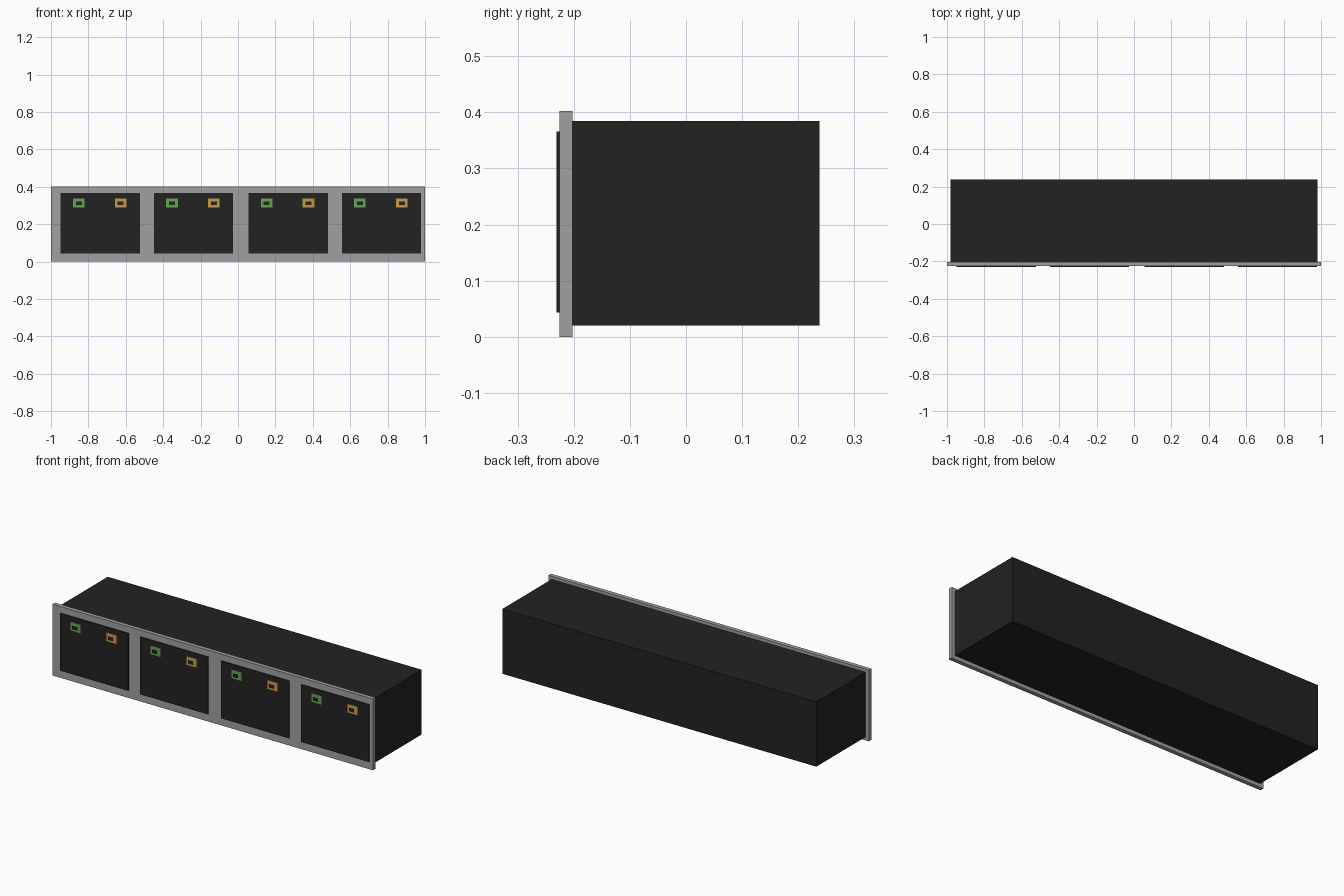
import bpy
import bmesh
from mathutils import Vector

cube = bpy.data.objects.get("Cube")
if cube:
    bpy.data.objects.remove(cube, do_unlink=True)


def material(name, rgb):
    m = bpy.data.materials.new(name)
    m.use_nodes = True
    m.diffuse_color = (*rgb, 1)
    m.node_tree.nodes["Principled BSDF"].inputs["Base Color"].default_value = (*rgb, 1)
    return m


black = material("black", (0.016, 0.016, 0.016))
grey = material("grey", (0.352, 0.352, 0.352))
green = material("green", (0.12, 0.38, 0.085))
amber = material("amber", (0.60, 0.32, 0.06))


def add_object(name, bm, mat):
    mesh = bpy.data.meshes.new(name)
    bm.to_mesh(mesh)
    bm.free()
    mesh.materials.append(mat)
    obj = bpy.data.objects.new(name, mesh)
    bpy.context.collection.objects.link(obj)


def box(name, low, high, mat):
    """Box between two opposite corners."""
    low, high = Vector(low), Vector(high)
    bm = bmesh.new()
    bmesh.ops.create_cube(bm, size=1)
    bmesh.ops.scale(bm, vec=high - low, verts=bm.verts)
    bmesh.ops.translate(bm, vec=(low + high) / 2, verts=bm.verts)
    add_object(name, bm, mat)


def plate(name, x, y, z, width, height, mat):
    """Flat rectangle facing the front."""
    bm = bmesh.new()
    corners = [(-1, -1), (1, -1), (1, 1), (-1, 1)]
    bm.faces.new([bm.verts.new((x + i * width / 2, y, z + k * height / 2))
                  for i, k in corners])
    add_object(name, bm, mat)


# Housing and front frame
box("housing", (-0.98, -0.202, 0.02), (0.98, 0.238, 0.385), black)
box("front_frame", (-1, -0.225, 0), (1, -0.202, 0.402), grey)

# Four port panels, each with a green and an amber indicator
LIGHT_Z = 0.312
for n, left in enumerate((-0.948, -0.45, 0.056, 0.555), 1):
    box(f"port_panel_{n}", (left, -0.231, 0.043), (left + 0.424, -0.224, 0.366), black)
    for label, offset, mat in (("green", 0.097, green), ("amber", 0.321, amber)):
        x = left + offset
        plate(f"{label}_light_{n}", x, -0.232, LIGHT_Z, 0.062, 0.048, mat)
        plate(f"{label}_light_centre_{n}", x, -0.24, LIGHT_Z, 0.032, 0.02, black)
